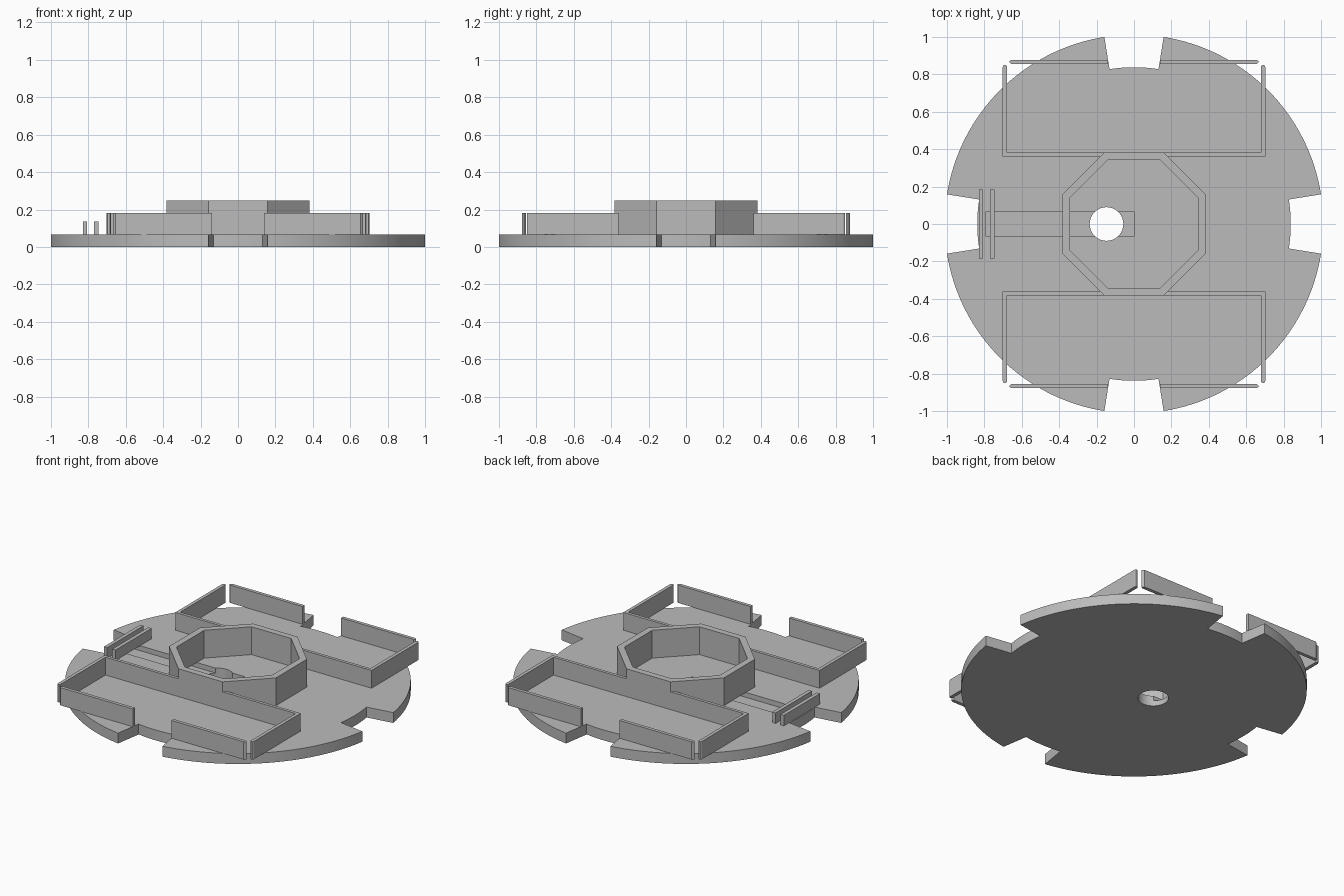
import bpy
import bmesh
from math import cos, sin, pi, radians

default = bpy.data.objects.get("Cube")
if default:
    bpy.data.objects.remove(default, do_unlink=True)

grey = bpy.data.materials.new("plain grey")
grey.use_nodes = True
colour = (0.5, 0.5, 0.5, 1)
grey.diffuse_color = colour
grey.node_tree.nodes["Principled BSDF"].inputs["Base Color"].default_value = colour


def prism(name, polygons, bottom, top):
    """Extrude flat polygons, joined along shared points, into one solid."""
    bm = bmesh.new()
    for polygon in polygons:
        bm.faces.new([bm.verts.new((x, y, bottom)) for x, y in polygon])
    bmesh.ops.remove_doubles(bm, verts=bm.verts, dist=0.0001)
    raised = bmesh.ops.extrude_face_region(bm, geom=bm.faces[:])["geom"]
    moved = [v for v in raised if isinstance(v, bmesh.types.BMVert)]
    bmesh.ops.translate(bm, verts=moved, vec=(0, 0, top - bottom))
    bmesh.ops.recalc_face_normals(bm, faces=bm.faces)
    mesh = bpy.data.meshes.new(name)
    bm.to_mesh(mesh)
    bm.free()
    mesh.materials.append(grey)
    obj = bpy.data.objects.new(name, mesh)
    bpy.context.collection.objects.link(obj)
    return obj


def arc(radius, start, end, steps, cx=0):
    angles = [start + (end - start) * i / steps for i in range(steps + 1)]
    return [(cx + radius * cos(a), radius * sin(a)) for a in angles]


def box(x0, x1, y0, y1):
    return [(x0, y0), (x1, y0), (x1, y1), (x0, y1)]


def select_only(obj):
    bpy.ops.object.select_all(action='DESELECT')
    obj.select_set(True)
    bpy.context.view_layer.objects.active = obj


def cut(obj, cutter):
    mod = obj.modifiers.new("cut", 'BOOLEAN')
    mod.operation = 'DIFFERENCE'
    mod.solver = 'EXACT'
    mod.object = cutter
    select_only(obj)
    bpy.ops.object.modifier_apply(modifier=mod.name)
    bpy.data.objects.remove(cutter, do_unlink=True)


FLOOR, WALL_TOP, HUB_TOP = 0.067, 0.182, 0.247

# Round base plate with four radial notches
half = radians(9)
outline = []
for quarter in range(4):
    a = quarter * pi / 2
    outline += arc(0.838, a - half, a + half, 8)
    outline += arc(1 / cos(half), a + half, a + pi / 2 - half, 32)
plate = prism("base_plate", [outline], 0, FLOOR)

# Cable groove and the round hole through the plate
cut(plate, prism("groove_cutter", [box(-0.79, 0, -0.067, 0.067)], 0.035, 0.1))
cut(plate, prism("hole_cutter", [arc(0.09, 0, 2 * pi, 40, -0.147)[:-1]], -0.1, 0.2))
select_only(plate)
bpy.ops.object.shade_smooth_by_angle(angle=radians(30))

# Octagonal hub ring
tilt = pi / 8
outer = arc(0.382 / cos(tilt), tilt, tilt + 2 * pi, 8)
inner = arc(0.341 / cos(tilt), tilt, tilt + 2 * pi, 8)
ring = [[outer[i], outer[i + 1], inner[i + 1], inner[i]] for i in range(8)]
prism("octagon_hub", ring, FLOOR, HUB_TOP)

# Trays: a U-shaped wall and two outer walls, front and back
right_end = [(0.702, 0.362), (0.702, 0.84), (0.697, 0.85),
             (0.685, 0.85), (0.68, 0.843), (0.68, 0.382)]
left_end = [(-x, y) for x, y in reversed(right_end)]
outer_wall = [(0.138, 0.856), (0.657, 0.856), (0.668, 0.866),
              (0.665, 0.871), (0.655, 0.878), (0.138, 0.878)]
for side, sy in (("front", -1), ("back", 1)):
    tray = [(x, y * sy) for x, y in right_end + left_end]
    prism(side + "_tray_wall", [tray], FLOOR, WALL_TOP)
    for hand, sx in (("left", 1), ("right", -1)):
        wall = [(x * sx, y * sy) for x, y in outer_wall]
        prism(f"{side}_{hand}_outer_wall", [wall], FLOOR, WALL_TOP)

# Two parallel rails beside the side notch
for name, x in (("outer_rail", -0.818), ("inner_rail", -0.759)):
    prism(name, [box(x - 0.012, x + 0.012, -0.185, 0.185)], FLOOR, 0.135)
